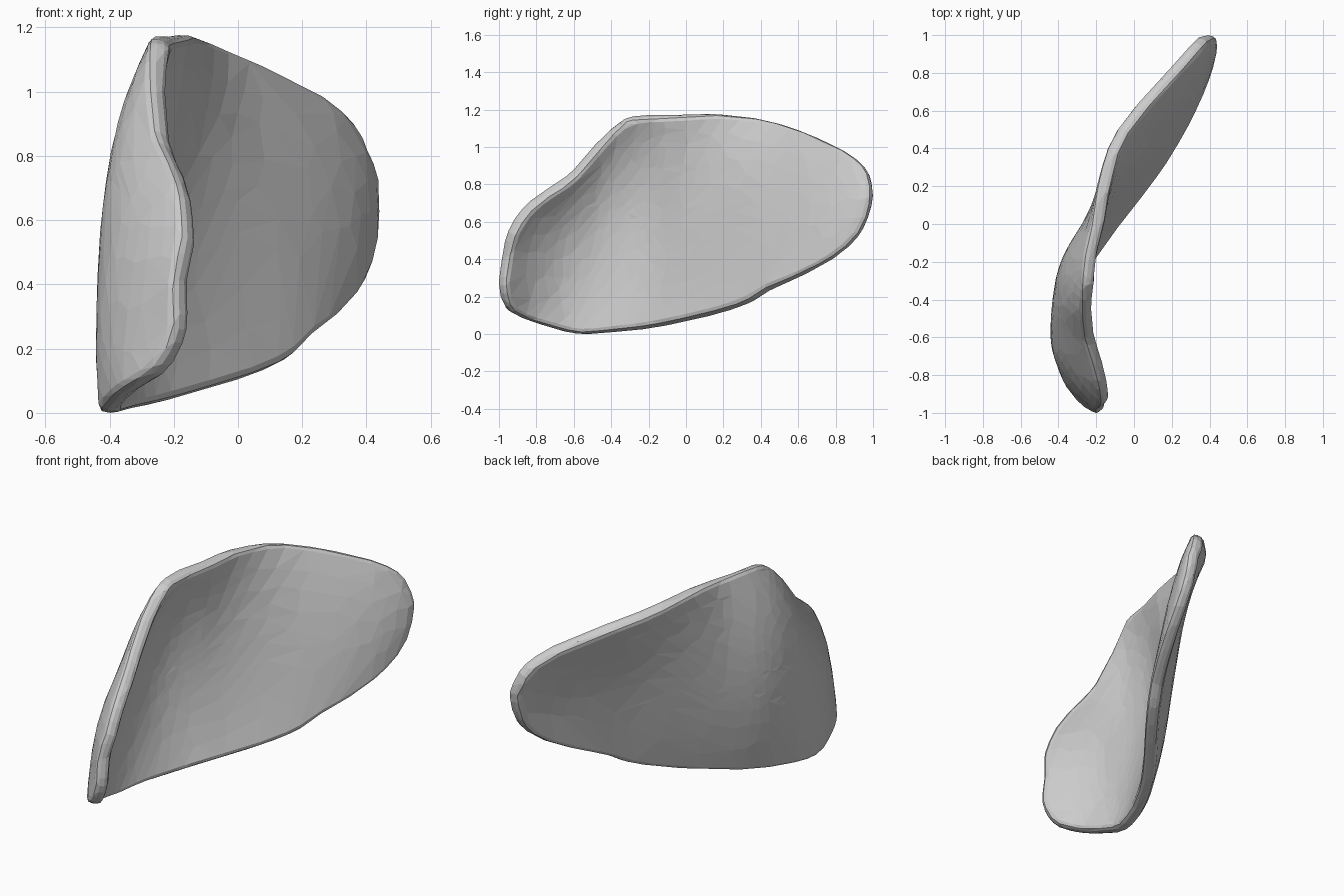
import bpy, bmesh
from mathutils import Vector

if "Cube" in bpy.data.objects:
    bpy.data.objects.remove(bpy.data.objects["Cube"])

# Outline of the shell seen from the right (y, z)
OUT = [(-.58, .003), (-.4, .012), (-.2, .033), (0, .072), (.2, .122), (.34, .172), (.45, .24),
       (.62, .315), (.8, .415), (.92, .525), (.98, .65), (.995, .77), (.955, .89), (.8, 1.0), (.5, 1.12),
       (.2, 1.172), (-.05, 1.168), (-.25, 1.163), (-.35, 1.13), (-.5, .975), (-.6, .86), (-.68, .795),
       (-.76, .745), (-.86, .66), (-.935, .54), (-.97, .4), (-.985, .26), (-.96, .15),
       (-.89, .095), (-.75, .045)]

# Stations along y: y, bottom z, top z, then x at bottom, middle, top
ST = [(-.985, .15, .45, -.21, -.16, -.145), (-.85, .07, .67, -.325, -.275, -.16),
      (-.7, .03, .78, -.38, -.355, -.2), (-.58, 0, .87, -.395, -.38, -.235),
      (-.4, .015, 1.08, -.35, -.38, -.245), (-.2, .04, 1.165, -.25, -.34, -.23),
      (0, .08, 1.175, -.11, -.23, -.188), (.2, .13, 1.175, .045, -.1, -.16),
      (.45, .245, 1.13, .212, .085, -.085), (.7, .36, 1.05, .335, .268, .105),
      (.9, .52, .95, .4, .375, .285), (.995, .7, .8, .408, .402, .375)]


def catmull(a, b, c, d, t):
    return .5 * (2 * b + (c - a) * t + (2 * a - 5 * b + 4 * c - d) * t * t
                 + (3 * b - a - 3 * c + d) * t ** 3)


def depth(y, z):
    """x of the middle surface at (y, z)."""
    y = max(ST[0][0], min(ST[-1][0], y))
    i = max(k for k in range(len(ST) - 1) if ST[k][0] <= y)
    p, q = ST[i], ST[i + 1]
    t = (y - p[0]) / (q[0] - p[0])
    h = q[0] - p[0]
    a, d = ST[max(i - 1, 0)], ST[min(i + 2, len(ST) - 1)]
    vals = []
    for k in range(1, 6):          # cubic with slopes from the neighbours
        m0 = (q[k] - a[k]) / (q[0] - a[0]) * h
        m1 = (d[k] - p[k]) / (d[0] - p[0]) * h
        vals.append((2*t**3 - 3*t*t + 1) * p[k] + (t**3 - 2*t*t + t) * m0
                    + (3*t*t - 2*t**3) * q[k] + (t**3 - t*t) * m1)
    zb, zt, b, m, c = vals
    s = max(0, min(1, (z - zb) / (zt - zb)))
    # the folded front part curls in more sharply just below its top rim
    curl = .2 * max(0, min(1, -y / .3)) * s ** 3 * (1 - s)
    return b * (1 - s) * (1 - 2 * s) + 4 * m * s * (1 - s) + c * s * (2 * s - 1) - curl


# Smooth closed rim
n = len(OUT)
rim = []
for i in range(n):
    P = [Vector(OUT[(i + k) % n]) for k in (-1, 0, 1, 2)]
    rim += [catmull(*P, k / 3) for k in range(3)]

# Curved sheet: rings shrinking from the rim to a centre point
bm = bmesh.new()
RINGS = 18
centre = Vector((-.05, .57))
rings = []
for r in range(RINGS):
    ring = []
    for p in rim:
        q = centre + (p - centre) * (1 - r / RINGS)
        ring.append(bm.verts.new((depth(q.x, q.y), q.x, q.y)))
    rings.append(ring)
for a, b in zip(rings, rings[1:]):
    for i in range(len(rim)):
        j = (i + 1) % len(rim)
        bm.faces.new((a[i], a[j], b[j], b[i]))
bm.faces.new(rings[-1])
bmesh.ops.recalc_face_normals(bm, faces=bm.faces)
mesh = bpy.data.meshes.new("curved_shell")
bm.to_mesh(mesh)
bm.free()
shell = bpy.data.objects.new("curved_shell", mesh)
bpy.context.collection.objects.link(shell)

mat = bpy.data.materials.new("plain grey")
mat.diffuse_color = (.6, .6, .6, 1)
mat.use_nodes = True
mat.node_tree.nodes["Principled BSDF"].inputs["Base Color"].default_value = mat.diffuse_color
mesh.materials.append(mat)

# Thickness, rounded rim, then irregular flat facets
so = shell.modifiers.new("thickness", 'SOLIDIFY')
so.thickness, so.offset = .072, 0
be = shell.modifiers.new("rounded rim", 'BEVEL')
be.width, be.segments, be.limit_method, be.angle_limit = .024, 2, 'ANGLE', .9
de = shell.modifiers.new("facets", 'DECIMATE')
de.ratio = .2
